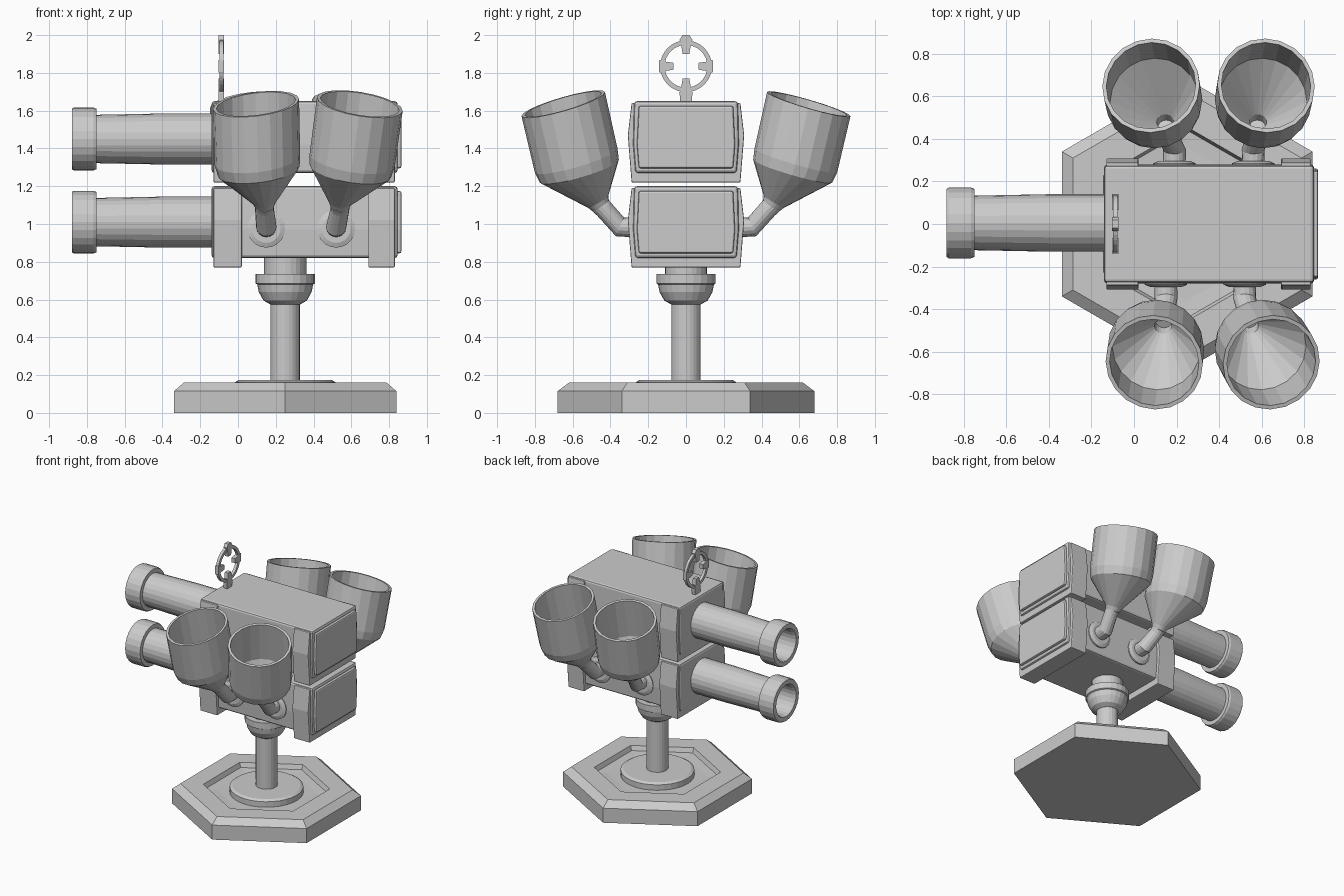
import bpy, bmesh
from math import sin, cos, pi
from mathutils import Vector

if "Cube" in bpy.data.objects:
    bpy.data.objects.remove(bpy.data.objects["Cube"])


def finish(name, bm, bevel=0):
    bmesh.ops.recalc_face_normals(bm, faces=bm.faces)
    mesh = bpy.data.meshes.new(name)
    bm.to_mesh(mesh)
    bm.free()
    ob = bpy.data.objects.new(name, mesh)
    bpy.context.collection.objects.link(ob)
    if bevel:
        mod = ob.modifiers.new("bevel", 'BEVEL')
        mod.width, mod.segments = bevel, 2
    return ob


def loft(name, rings, sides, closed=False):
    """Skin circles given as (centre, axis, radius); closed joins last to first."""
    bm = bmesh.new()
    loops = []
    for centre, axis, r in rings:
        q = Vector((0, 0, 1)).rotation_difference(Vector(axis))
        loops.append([bm.verts.new(Vector(centre) + q @ Vector(
            (r * cos(pi / 2 + 2 * pi * i / sides), r * sin(pi / 2 + 2 * pi * i / sides), 0)))
            for i in range(sides)])
    pairs = list(zip(loops, loops[1:]))
    if closed:
        pairs.append((loops[-1], loops[0]))
    for a, b in pairs:
        for i in range(sides):
            j = (i + 1) % sides
            bm.faces.new((a[i], a[j], b[j], b[i]))
    if not closed:
        bm.faces.new(loops[0])
        bm.faces.new(loops[-1])
    return finish(name, bm)


def lathe(name, origin, axis, profile, sides, closed=False):
    """Profile of (radius, distance along axis)."""
    o, a = Vector(origin), Vector(axis)
    return loft(name, [(o + a * d, a, r) for r, d in profile], sides, closed)


def extrude_x(name, outline, x0, x1, bevel=0):
    """Extrude a (y, z) outline along x."""
    bm = bmesh.new()
    face = bm.faces.new([bm.verts.new((x0, y, z)) for y, z in outline])
    ext = bmesh.ops.extrude_face_region(bm, geom=[face])
    bmesh.ops.translate(bm, vec=(x1 - x0, 0, 0),
                        verts=[v for v in ext['geom'] if isinstance(v, bmesh.types.BMVert)])
    return finish(name, bm, bevel)


def mirrored(half):
    return half + [(-y, z) for y, z in reversed(half)]


Z = (0, 0, 1)

# Hexagonal base with a recessed top
lathe("base", (0.25, 0, 0), Z, [(0.68, 0), (0.68, 0.115), (0.62, 0.16), (0.455, 0.16),
                                (0.44, 0.125), (0.36, 0.12)], 6)

# Pedestal: foot disc, column, swivel bowl and neck
lathe("foot_disc", (0.25, 0, 0), Z, [(0.265, 0.11), (0.265, 0.163), (0.245, 0.175)], 32)
lathe("column", (0.25, 0, 0), Z, [(0.078, 0.15), (0.078, 0.62)], 24)
lathe("swivel_bowl", (0.25, 0, 0), Z, [(0.08, 0.575), (0.115, 0.595), (0.14, 0.64), (0.148, 0.68),
                                       (0.157, 0.685), (0.157, 0.735), (0.112, 0.735),
                                       (0.112, 0.84)], 24)

for label, z in (("lower", 0.77), ("upper", 1.22)):
    h = 0.43
    # Body block, slightly bulged
    extrude_x(label + "_body", mirrored([(-0.268, z + 0.05), (-0.28, z + 0.2), (-0.275, z + h)]),
              -0.14, 0.845, 0.015)
    # End cover
    extrude_x(label + "_end_cover", mirrored([(-0.25, z + 0.075), (-0.26, z + 0.2),
                                              (-0.25, z + h - 0.025)]), 0.83, 0.865, 0.01)
    # U shaped bands around each end
    u = mirrored([(-0.265, z + h - 0.01), (-0.288, z + h - 0.01), (-0.308, z + 0.25),
                  (-0.288, z)])
    u += [(0.265, z + 0.06), (-0.265, z + 0.06)]
    for end, x0, x1 in (("barrel_end", -0.13, 0.02), ("cover_end", 0.69, 0.83)):
        extrude_x(f"{label}_{end}_band", u, x0, x1, 0.006)
    # Hollow barrel with a wider muzzle
    lathe(label + "_barrel", (0, 0.005, z + (0.24 if z < 1 else 0.23)), (-1, 0, 0),
          [(0.135, 0.1), (0.135, 0.4), (0.128, 0.75), (0.16, 0.75), (0.166, 0.765), (0.166, 0.87),
           (0.16, 0.88), (0.125, 0.88), (0.115, 0.86), (0.11, 0.2)], 24)

# Funnels: side, stem x, cone end x, cup bottom x, rim x, rim lean in x
funnels = [(-1, 0.15, 0.14, 0.11, 0.095, -0.12), (-1, 0.52, 0.54, 0.595, 0.645, 0.16),
           (1, 0.19, 0.15, 0.10, 0.08, -0.10), (1, 0.56, 0.58, 0.60, 0.62, 0.10)]
for n, (s, xs, xc, xb, xr, lean) in enumerate(funnels, 1):
    axis = Vector((lean, s * 0.28, 0.96)).normalized()
    bend = Vector((xc - xs, s * 0.7, 0.7)).normalized()
    cone, cup, rim = (Vector((xc, s * 0.455, 1.1)), Vector((xb, s * 0.565, 1.28)),
                      Vector((xr, s * 0.65, 1.635)))
    # Bent stem pipe
    loft(f"funnel_stem_{n}", [((xs, s * 0.25, 0.98), (0, s, 0), 0.052),
                              ((xs, s * 0.35, 0.985), (0, s * 0.92, 0.39), 0.054),
                              (cone - bend * 0.03, bend, 0.05), (cone, bend, 0.052)], 16)
    # Thin walled funnel: outside then inside
    tip = bend.lerp(axis, 0.5).normalized()
    loft(f"funnel_{n}", [(cone - tip * 0.01, tip, 0.05), (cone + tip * 0.02, tip, 0.062),
                         (cup, axis, 0.218), (cup + axis * 0.06, axis, 0.228), (rim, axis, 0.23),
                         (rim, axis, 0.211), (cup + axis * 0.05, axis, 0.208),
                         (cone + tip * 0.05, tip, 0.04), (cone, tip, 0.038)], 20)
    # Flange where the stem enters the body
    lathe(f"stem_flange_{n}", (xs, s * 0.26, 0.975), (0, s, 0),
          [(0.1, 0), (0.1, 0.025), (0.075, 0.035)], 20)

# Ring sight with four tapered ticks
sx, sz = -0.088, 1.835
lathe("sight_ring", (sx, 0, sz), (1, 0, 0), [(0.137, -0.011), (0.137, 0.011), (0.113, 0.011),
                                             (0.113, -0.011)], 32, True)
for name, ang, end in (("right", 0, 0.142), ("top", pi / 2, 0.165), ("left", pi, 0.142),
                       ("stem", -pi / 2, 0.2)):
    tick = [(0.065, 0.018), (0.105, 0.024), (0.14, 0.034), (end, 0.03 if name != "top" else 0.018)]
    tick += [(r, -w) for r, w in reversed(tick)]
    extrude_x("sight_" + name, [(r * cos(ang) - w * sin(ang), sz + r * sin(ang) + w * cos(ang))
                                for r, w in tick], sx - 0.015, sx + 0.015)
